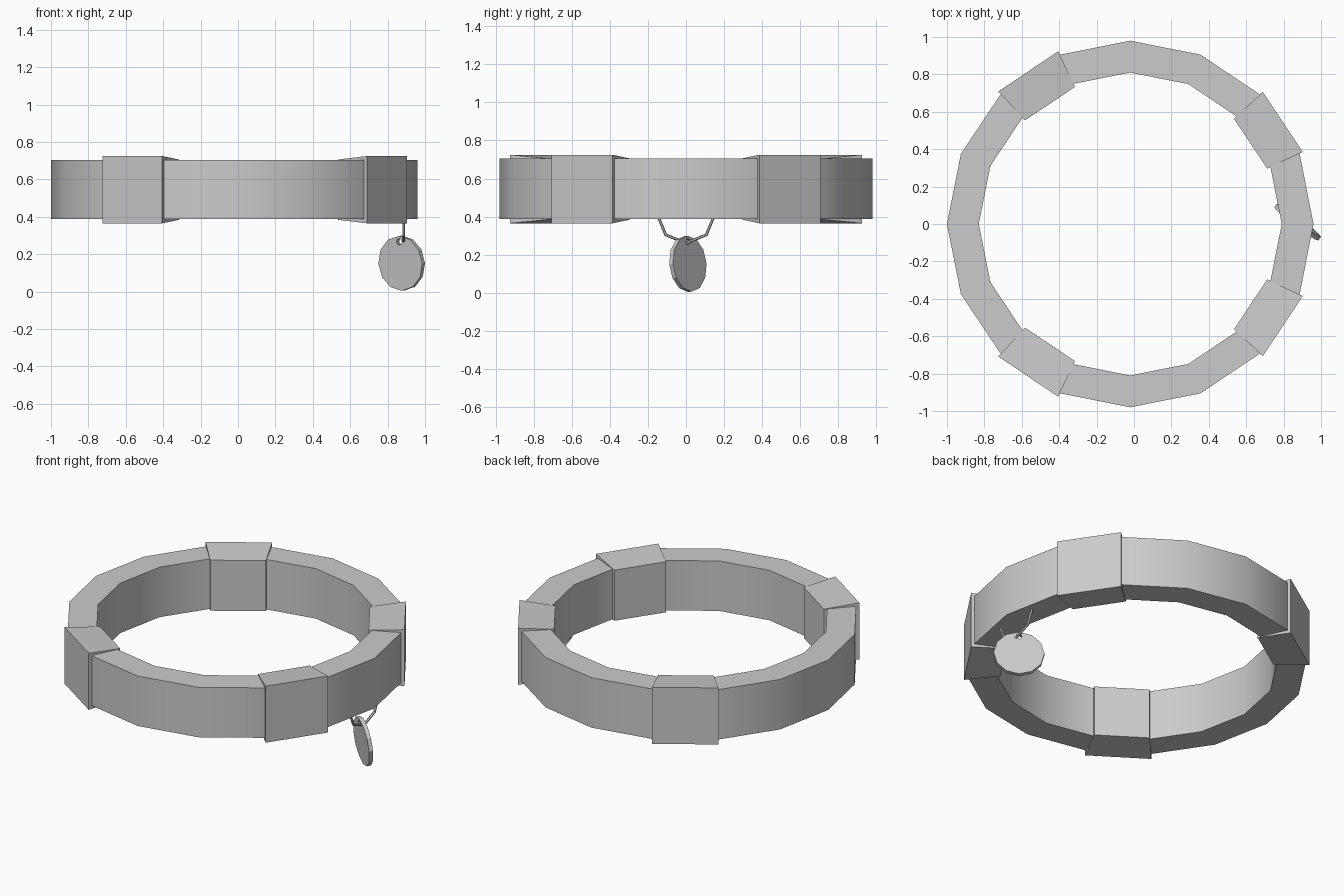
import bpy, math
from math import radians, cos, sin
from mathutils import Matrix, Vector

if "Cube" in bpy.data.objects:
    bpy.data.objects.remove(bpy.data.objects["Cube"])

CX = -0.02  # ring centre in x


def make(name, verts, faces):
    me = bpy.data.meshes.new(name)
    me.from_pydata(verts, [], faces)
    ob = bpy.data.objects.new(name, me)
    bpy.context.collection.objects.link(ob)
    return ob


def smooth(ob, angle=30):
    bpy.ops.object.select_all(action='DESELECT')
    ob.select_set(True)
    bpy.context.view_layer.objects.active = ob
    bpy.ops.object.shade_smooth_by_angle(angle=radians(angle))


def sweep(name, stations, closed):
    """Sweep (r, z) profiles around the ring axis; stations are (r, z, degrees) loops."""
    n = len(stations[0])
    verts = [(CX + r * cos(radians(a)), r * sin(radians(a)), z)
             for loop in stations for r, z, a in loop]
    m = len(stations)
    faces = []
    for i in range(m if closed else m - 1):
        j = (i + 1) % m
        for k in range(n):
            l = (k + 1) % n
            faces.append((i * n + k, j * n + k, j * n + l, i * n + l))
    if not closed:
        faces += [tuple(range(n)), tuple((m - 1) * n + k for k in reversed(range(n)))]
    return make(name, verts, faces)


# Sixteen-sided collar band; profile runs so that normals face outward
profile = [(0.81, 0.387), (0.81, 0.705), (0.98, 0.705), (0.98, 0.387)]
collar = sweep("collar_band",
               [[(r, z, i * 22.5) for r, z in reversed(profile)] for i in range(16)], True)
smooth(collar)

# Four flared clasps, mirrored across y
for i, mid in enumerate((33.75, 123.75, -33.75, -123.75)):
    loops = []
    for s in (-1, 1):
        ao, ai = mid + s * 11.1, mid + s * 11.7
        loops.append([(1.0, 0.365, ao), (1.0, 0.725, ao),
                      (0.79, 0.706, ai), (0.79, 0.384, ai)])
    sweep(f"clasp_{i + 1}", loops, False)

# Octagonal wire loop holding the tag
bpy.ops.mesh.primitive_torus_add(major_segments=8, minor_segments=6, major_radius=0.151,
                                 minor_radius=0.008, location=(0.887, 0, 0.412),
                                 rotation=(0, radians(90), 0))
bpy.context.object.name = "wire_loop"

# Twelve-sided hanging tag with a punched hole
tilt = (Matrix.Translation((0.875, 0.01, 0.152)) @ Matrix.Rotation(radians(-37), 4, 'Z')
        @ Matrix.Rotation(radians(5), 4, 'X'))
lay = Matrix.Rotation(radians(90), 4, 'X')
bpy.ops.mesh.primitive_cylinder_add(vertices=12, radius=0.147, depth=0.024)
tag = bpy.context.object
tag.name = "tag"
tag.matrix_world = tilt @ lay
bpy.ops.mesh.primitive_cylinder_add(vertices=8, radius=0.018, depth=0.1)
cutter = bpy.context.object
cutter.name = "hole_cutter"
cutter.matrix_world = tilt @ Matrix.Translation((0, 0, 0.116)) @ lay
cutter.hide_render = True
bpy.context.view_layer.update()
mod = tag.modifiers.new("hole", 'BOOLEAN')
mod.operation = 'DIFFERENCE'
mod.solver = 'EXACT'
mod.object = cutter
bpy.ops.object.select_all(action='DESELECT')
bpy.context.view_layer.objects.active = tag
tag.select_set(True)
bpy.ops.object.modifier_apply(modifier=mod.name)
bpy.data.objects.remove(cutter)
